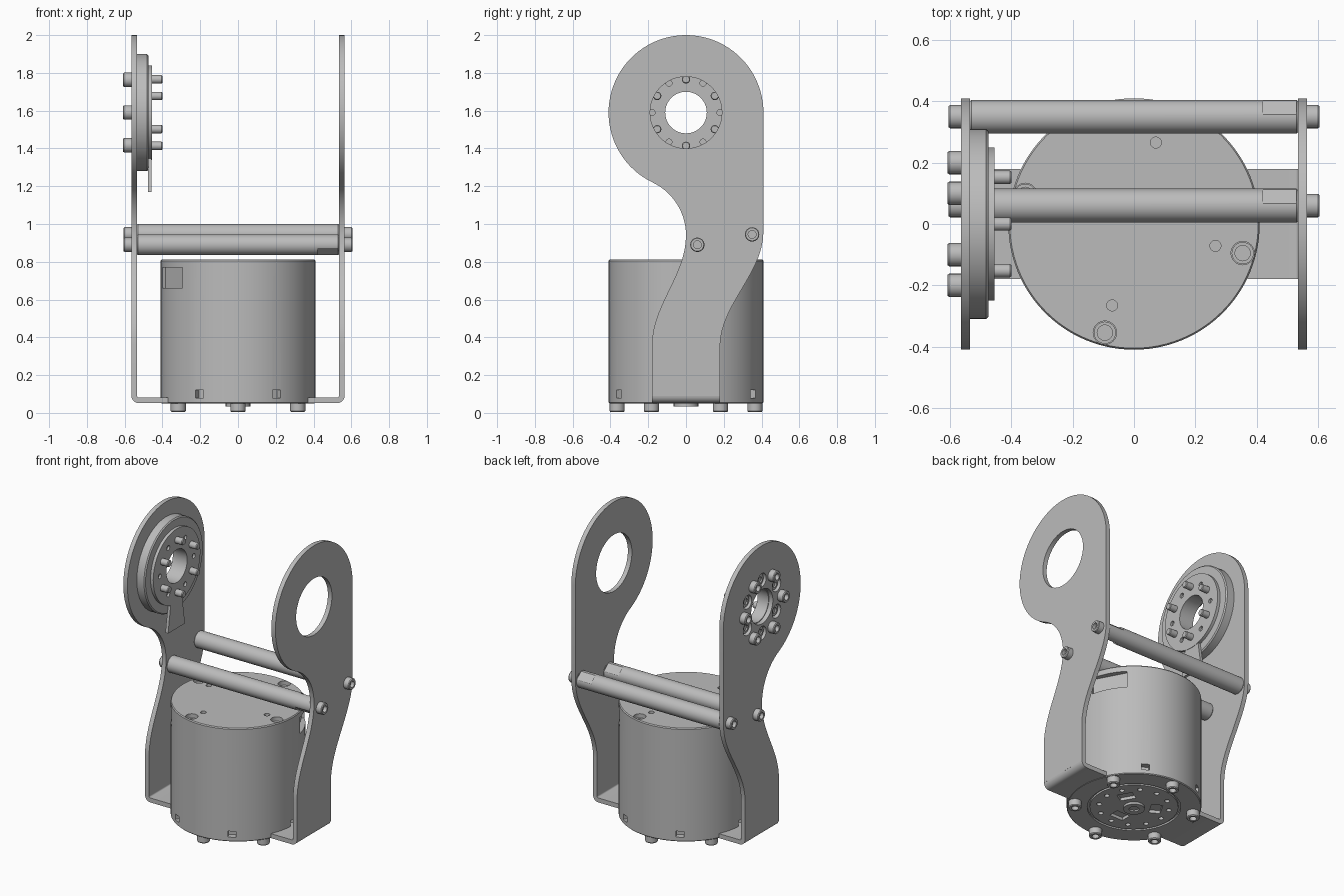
import bpy, bmesh
from math import sin, cos, pi, radians
from mathutils import Vector

if "Cube" in bpy.data.objects:
    bpy.data.objects.remove(bpy.data.objects["Cube"])

grey = bpy.data.materials.new("machined grey")
grey.use_nodes = True
COLOR = (0.5, 0.5, 0.5, 1)
grey.diffuse_color = COLOR
grey.node_tree.nodes["Principled BSDF"].inputs["Base Color"].default_value = COLOR

HUB_Z = 1.59


def place(axis, u, v, w):
    return Vector({"x": (w, u, v), "y": (u, w, v), "z": (u, v, w)}[axis])


def circle(u, v, r, n=32):
    return [(u + r * cos(2 * pi * i / n), v + r * sin(2 * pi * i / n)) for i in range(n)]


def polar(r, deg, u=0, v=0):
    return u + r * cos(radians(deg)), v + r * sin(radians(deg))


def radial_box(r0, r1, half, deg):
    """Rectangle in plan that points outward at an angle."""
    c, s = cos(radians(deg)), sin(radians(deg))
    return [(r * c - t * s, r * s + t * c)
            for r, t in ((r0, -half), (r1, -half), (r1, half), (r0, half))]


def finish(name, bm):
    bmesh.ops.recalc_face_normals(bm, faces=bm.faces)
    mesh = bpy.data.meshes.new(name)
    bm.to_mesh(mesh)
    bm.free()
    return dress(name, mesh)


def dress(name, mesh):
    mesh.materials.clear()
    mesh.materials.append(grey)
    mesh.shade_smooth()
    mesh.set_sharp_from_angle(angle=radians(30))
    obj = bpy.data.objects.new(name, mesh)
    bpy.context.collection.objects.link(obj)
    return obj


def prisms(name, axis, shapes):
    """Extrude each (outline, start, end) along the axis into one object."""
    bm = bmesh.new()
    for pts, a, b in shapes:
        lo = [bm.verts.new(place(axis, u, v, a)) for u, v in pts]
        hi = [bm.verts.new(place(axis, u, v, b)) for u, v in pts]
        bm.faces.new(lo)
        bm.faces.new(hi)
        for i in range(len(pts)):
            j = (i + 1) % len(pts)
            bm.faces.new((lo[i], lo[j], hi[j], hi[i]))
    return finish(name, bm)


def lathe(name, axis, u, v, profile, closed=False, n=48):
    """Revolve (radius, position along axis) points about a line."""
    bm = bmesh.new()
    rings = [[bm.verts.new(place(axis, p, q, h)) for p, q in circle(u, v, r, n)]
             for r, h in profile]
    pairs = list(zip(rings, rings[1:]))
    if closed:
        pairs.append((rings[-1], rings[0]))
    else:
        bm.faces.new(rings[0])
        bm.faces.new(rings[-1])
    for a, b in pairs:
        for i in range(n):
            j = (i + 1) % n
            bm.faces.new((a[i], a[j], b[j], b[i]))
    return finish(name, bm)


def cut(obj, cutter):
    mod = obj.modifiers.new("cut", "BOOLEAN")
    mod.operation, mod.solver, mod.object = "DIFFERENCE", "EXACT", cutter
    graph = bpy.context.evaluated_depsgraph_get()
    mesh = bpy.data.meshes.new_from_object(obj.evaluated_get(graph))
    name = obj.name
    bpy.data.objects.remove(obj)
    bpy.data.objects.remove(cutter)
    return dress(name, mesh)


def socket_screw(name, axis, u, v, seat, top, r=0.038):
    """Cap head from seat to top with a round-bottomed socket."""
    d = top - seat
    lathe(name, axis, u, v, [(r, seat), (r, seat + d * 0.88), (r * 0.9, top),
                             (r * 0.55, top), (r * 0.55, seat + d * 0.45)], n=24)


# Side plates: round head, concave neck and swept lower leg
def sweep(y0, z0, y1, z1, n=14):
    return [(y0 + (y1 - y0) * (1 - cos(pi * i / n)) / 2, z0 + (z1 - z0) * i / n)
            for i in range(n + 1)]


outline = [polar(0.41, a, 0, HUB_Z) for a in range(0, 244, 4)]
outline += [polar(0.31, a, -0.31, 0.94) for a in range(64, 0, -4)]
outline += sweep(0, 0.94, -0.18, 0.36) + [(-0.18, 0.09), (0.18, 0.09)]
outline += sweep(0.18, 0.35, 0.41, 0.96)

for side, label in ((1, "left"), (-1, "right")):
    plate = prisms(label + "_plate", "x", [(outline, side * 0.535, side * 0.565)])
    if side > 0:
        holes = [(circle(0, HUB_Z, 0.19, 48), 0.5, 0.6)]
    else:
        holes = [(circle(0, HUB_Z, 0.115, 48), -0.6, -0.5)]
        holes += [(circle(*polar(0.178, a, 0, HUB_Z), 0.045), -0.6, -0.5)
                  for a in range(30, 390, 60)]
    cut(plate, prisms("hole_cutter", "x", holes))

    # Bent foot joining the plate to the motor base
    outer = [polar(0.04, a, 0.525, 0.092) for a in range(0, -91, -15)]
    inner = [polar(0.01, a, 0.525, 0.092) for a in range(-90, 1, 15)]
    foot = outer + [(0.37, 0.052), (0.37, 0.082)] + inner
    prisms(label + "_foot", "y", [([(side * x, z) for x, z in foot], -0.18, 0.18)])

# Motor body
body = lathe("motor_body", "z", 0, 0,
             [(0.405, 0.05), (0.41, 0.055), (0.41, 0.805), (0.405, 0.812)], n=96)
cuts = [(radial_box(0.37, 0.46, 0.025, a), 0.08, 0.12) for a in range(0, 360, 60)]
cuts += [(radial_box(0.375, 0.46, 0.113, a), 0.66, 0.77) for a in (28, 208)]
for a in (-105, -15, 75, 165):
    cuts.append((circle(*polar(0.367, a), 0.038), 0.77, 0.9))
    cuts.append((circle(*polar(0.275, a), 0.018, 16), 0.78, 0.9))
body = cut(body, prisms("body_cutter", "z", cuts))
for a in (-105, -15, 75, 165):
    lathe("body_screw", "z", *polar(0.367, a),
          [(0.036, 0.765), (0.036, 0.785), (0.025, 0.785), (0.025, 0.772)], n=24)

# Underside: ring groove, small holes, pockets and a centre boss
body = cut(body, lathe("groove_cutter", "z", 0, 0,
                       [(0.27, 0.04), (0.285, 0.04), (0.285, 0.062), (0.27, 0.062)], True))
under = [(circle(*polar(0.215, a), 0.016, 16), 0.03, 0.08) for a in range(0, 360, 30)]
under += [(radial_box(0.1, 0.17, 0.05, a), 0.03, 0.07) for a in (30, 150, 270)]
cut(body, prisms("under_cutter", "z", under))
lathe("centre_boss", "z", 0, 0,
      [(0.065, 0.055), (0.065, 0.035), (0.03, 0.035), (0.03, 0.045)])
for a in range(30, 390, 60):
    socket_screw("base_screw", "z", *polar(0.365, a), 0.052, 0.005, 0.04)

# Cross bars with wrench flats, and the screws that hold them
for label, y, z in (("rear", 0.35, 0.945), ("middle", 0.06, 0.89)):
    bar = lathe(label + "_cross_bar", "x", y, z,
                [(0.05, -0.536), (0.055, -0.53), (0.055, 0.53), (0.05, 0.536)])
    flats = []
    for a in (50, 230):
        flats.append(([(y + p, z + q) for p, q in radial_box(0.046, 0.08, 0.06, a)], 0.42, 0.53))
    cut(bar, prisms("flat_cutter", "x", flats))
    for side in (-1, 1):
        socket_screw(label + "_bar_screw", "x", y, z, side * 0.563, side * 0.605)

# Output hub on the inside of the right plate
lathe("hub_disc", "x", 0, HUB_Z,
      [(0.11, -0.536), (0.31, -0.536), (0.31, -0.482), (0.303, -0.475), (0.11, -0.475)],
      True, 64)
ring = lathe("hub_ring", "x", 0, HUB_Z,
             [(0.11, -0.476), (0.25, -0.476), (0.25, -0.455), (0.11, -0.455)], True, 64)
cut(ring, prisms("ring_cutter", "x", [(circle(*polar(0.18, a, 0, HUB_Z), 0.016, 16), -0.47, -0.4)
                                      for a in range(0, 360, 60)]))
prisms("hub_tab", "x", [([(-0.06, 1.36), (0.06, 1.36), (0.09, 1.17), (-0.09, 1.17)],
                         -0.477, -0.457)])

# Hub screws outside, and pins passing through the hub
for a in range(0, 360, 60):
    socket_screw("hub_screw", "x", *polar(0.2, a, 0, HUB_Z), -0.563, -0.608)
    y, z = polar(0.176, a + 30, 0, HUB_Z)
    lathe("hub_pin", "x", y, z, [(0.022, -0.47), (0.022, -0.405), (0.018, -0.4)], n=20)
    socket_screw("hub_pin_head", "x", y, z, -0.535, -0.552, 0.036)
